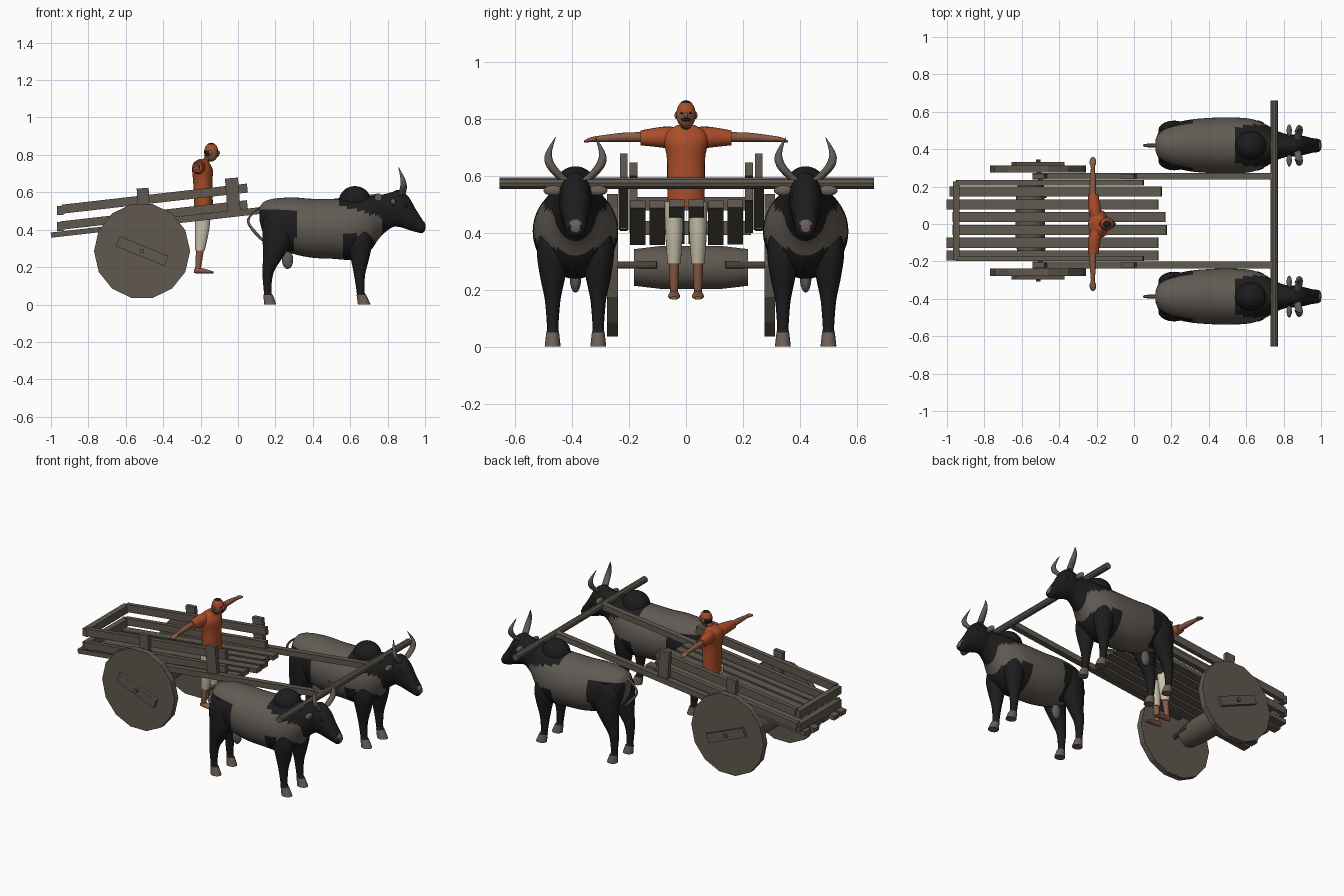
import bpy, bmesh, math
from mathutils import Vector, Matrix

if "Cube" in bpy.data.objects:
    bpy.data.objects.remove(bpy.data.objects["Cube"])


def material(name, *rgb):
    m = bpy.data.materials.new(name)
    m.use_nodes = True
    m.diffuse_color = (*rgb, 1)
    m.node_tree.nodes["Principled BSDF"].inputs["Base Color"].default_value = (*rgb, 1)
    return m


WOOD = material("weathered wood", .115, .098, .078)
HIDE = material("grey hide", .12, .103, .088)
BLACK = material("black hide", .012, .012, .013)
HOOF = material("hoof and ear", .15, .115, .095)
SHIRT = material("orange cloth", .40, .075, .022)
SKIN = material("brown skin", .25, .105, .06)
CREAM = material("cream cloth", .60, .55, .42)
HAIR = material("black hair", .012, .01, .01)


def finish(name, bm, mats, rule=None, smooth=False):
    bmesh.ops.recalc_face_normals(bm, faces=bm.faces)
    for f in bm.faces:
        f.smooth = smooth and len(f.verts) < 5
        if rule:
            f.material_index = rule(f.calc_center_median())
    mesh = bpy.data.meshes.new(name)
    bm.to_mesh(mesh)
    bm.free()
    for m in mats:
        mesh.materials.append(m)
    ob = bpy.data.objects.new(name, mesh)
    bpy.context.collection.objects.link(ob)
    return ob


def spline(rows, steps):
    """Catmull-Rom interpolation through rows of numbers."""
    out = []
    for i in range(len(rows) - 1):
        a, b, c, d = (rows[max(0, min(len(rows) - 1, i + k))] for k in (-1, 0, 1, 2))
        for s in range(steps):
            t = s / steps
            out.append([q + .5 * t * (r - p + t * (2*p - 5*q + 4*r - e + t * (3*(q - r) + e - p)))
                        for p, q, r, e in zip(a, b, c, d)])
    return out + [list(rows[-1])]


def loft(name, axis, rows, mats, rule=None, steps=4, n=20):
    """Elliptical rings along an axis: (position, centre, centre, radius, radius)."""
    k = "XYZ".index(axis)
    u, v = [j for j in range(3) if j != k]
    bm = bmesh.new()
    rings = []
    for pos, cu, cv, ru, rv in spline(rows, steps):
        ring = []
        for i in range(n):
            ang = math.tau * i / n
            p = Vector()
            p[k] = pos
            p[u] = cu + max(ru, .001) * math.cos(ang)
            p[v] = cv + max(rv, .001) * math.sin(ang)
            ring.append(bm.verts.new(p))
        rings.append(ring)
    for a, b in zip(rings, rings[1:]):
        for i in range(n):
            j = (i + 1) % n
            bm.faces.new((a[i], a[j], b[j], b[i]))
    bm.faces.new(rings[0])
    bm.faces.new(rings[-1])
    return finish(name, bm, mats, rule, True)


def ball(name, loc, size, mats, rule=None):
    bm = bmesh.new()
    mat = Matrix.Translation(loc) @ Matrix.Diagonal((*size, 1))
    bmesh.ops.create_uvsphere(bm, u_segments=28, v_segments=20, radius=1, matrix=mat)
    return finish(name, bm, mats, rule, True)


def beam(name, a, b, width, height, mat=WOOD):
    """Square timber between two points; width is across, height is upward."""
    a, b = Vector(a), Vector(b)
    d = b - a
    side = Vector((0, 1, 0)) if abs(d.y) < d.length / 2 else Vector((1, 0, 0))
    x = d.normalized()
    z = x.cross(side)
    basis = Matrix((x, side, z)).transposed().to_4x4()
    bm = bmesh.new()
    bmesh.ops.create_cube(bm, size=1, matrix=Matrix.Translation((a + b) / 2) @ basis
                          @ Matrix.Diagonal((d.length, width, height, 1)))
    return finish(name, bm, [mat])


def rod(name, a, b, radius, sides):
    bm = bmesh.new()
    d = Vector(b) - Vector(a)
    mat = Matrix.Translation((Vector(a) + Vector(b)) / 2) @ d.to_track_quat('Z', 'X').to_matrix().to_4x4()
    bmesh.ops.create_cone(bm, cap_ends=True, segments=sides, radius1=radius, radius2=radius,
                          depth=d.length, matrix=mat)
    return finish(name, bm, [WOOD])


# Cart: everything follows the sloping bed
MID, SLOPE = .018, .114


def bed(x, y, h=0):
    return (x, y, .485 + SLOPE * x + h)


for i, (start, end) in enumerate([(-1, .13), (-1, .13), (-.97, .174), (-.97, .168), (-1, .13), (-.985, .147)]):
    y = -.169 + .0685 * i
    beam("floor_plank", bed(start, y), bed(end, y), .054, .028)

for s, side in ((-1, "right"), (1, "left")):
    y = MID + s * .203
    beam(side + "_upper_rail", bed(-.94, y, .132), bed(.05, y, .132), .028, .048)
    beam(side + "_lower_rail", bed(-.95, y, .045), bed(.05, y, .045), .028, .045)
    y = MID + s * .237
    beam(side + "_shaft", bed(-.54, y, .004), bed(.75, y, .004), .036, .036)
    for x, low, high, w in ((-.505, -.02, .195, .064), (-.03, 0, .195, .07)):
        beam(side + "_post", bed(x + .01, y, low), bed(x - .005, y, high), .026, w)
    # Solid wheel with a cross bar and pin
    hub = Vector((-.513, MID + s * .276, .286))
    out = Vector((0, s, 0))
    rod(side + "_wheel", hub - out * .019, hub + out * .019, .257, 14)
    arm = Vector((.13, 0, -.053))
    beam(side + "_wheel_bar", hub + out * .028 - arm, hub + out * .028 + arm, .02, .058)
    rod(side + "_axle_pin", hub, hub + out * .05, .012, 10)
    rod(side + "_axle_rod", (-.48, MID + s * .12, .286), hub, .013, 10)

for h in (.045, .13):
    beam("rear_crossbar", bed(-.95, MID - .21, h - .005), bed(-.95, MID + .21, h - .005), .036, .048)
loft("axle_drum", "Y", [(MID + y, -.555, .278, r, r) for y, r in
     ((-.2, .066), (-.1, .078), (.1, .078), (.2, .066))], [WOOD], steps=1, n=14)
rod("yoke", (.75, -.655, .574), (.75, .66, .574), .021, 10)


# Oxen: coat patches follow position on the body
def coat(p):
    if p.x < .31 - .25 * max(0, .36 - p.z) and p.z < .505:
        return int(p.x < .31 and abs(p.y) > .03)
    if p.x > .55 and p.z > .53 - .3 * (p.x - .55):
        return 1
    if p.x > .77:
        return 1
    return int(p.x > .57 and p.z < .32 + .4 * abs(p.y))


def leg_coat(p):
    return 2 if p.z < .05 else 1


def ox_parts():
    outline = [(.115, .45, .52, .03), (.14, .37, .55, .08), (.2, .31, .567, .115), (.3, .27, .572, .138),
               (.4, .25, .565, .147), (.5, .245, .565, .15), (.62, .24, .57, .143), (.7, .28, .58, .115),
               (.76, .36, .585, .08), (.82, .41, .60, .06), (.86, .415, .612, .058), (.91, .40, .578, .05),
               (.95, .388, .51, .04), (.985, .382, .455, .035), (1, .395, .43, .024)]
    mats = [HIDE, BLACK, HOOF]
    yield loft("ox_body", "X", [(x, 0, (b + t) / 2, w, (t - b) / 2) for x, b, t, w in outline],
               mats, coat, 6, 44)
    yield ball("ox_hump", (.625, 0, .555), (.085, .075, .078), [BLACK])
    yield ball("ox_muzzle", (.985, 0, .418), (.018, .03, .03), [HOOF])
    yield ball("ox_sheath", (.265, 0, .24), (.03, .02, .05), [HIDE])
    yield loft("ox_tail", "Z", [(.33, .145, 0, .004, .004), (.37, .105, 0, .012, .012), (.44, .055, 0, .007, .007),
               (.49, .08, 0, .008, .008), (.53, .135, 0, .01, .01)], [HIDE], n=10)
    for s in (-1, 1):
        y = s * .08
        front = [(0, .675, .034, .028), (.045, .662, .027, .023), (.07, .655, .021, .02), (.16, .65, .03, .027),
                 (.25, .652, .05, .045), (.33, .65, .066, .055), (.42, .65, .05, .045)]
        rear = [(0, .172, .033, .028), (.045, .163, .026, .023), (.07, .158, .02, .02), (.17, .16, .03, .028),
                (.25, .186, .052, .042), (.34, .212, .08, .052), (.44, .215, .082, .05), (.5, .215, .04, .03)]
        for name, rows in (("ox_front_leg", front), ("ox_rear_leg", rear)):
            yield loft(name, "Z", [(z, x, y, a, b) for z, x, a, b in rows], mats, leg_coat, 5)
        yield loft("ox_horn", "Z", [(z, x, s * w, r, r) for z, x, w, r in
                   ((.585, .875, .04, .02), (.63, .885, .083, .018), (.675, .88, .095, .012),
                    (.735, .858, .07, .001))], [HIDE], n=12)
        yield ball("ox_ear", (.83, s * .078, .548), (.014, .034, .018), [HOOF])
        yield ball("ox_eye", (.895, s * .046, .53), (.01, .008, .01), [HAIR])


for part in list(ox_parts()):
    twin = part.copy()
    bpy.context.collection.objects.link(twin)
    twin.location.y = .42
    part.location.y = -.388
    part.name, twin.name = "right_" + part.name, "left_" + twin.name

# Driver
loft("shirt", "Z", [(z, x, 0, a, b) for z, x, a, b in
     ((.49, -.185, .05, .064), (.56, -.185, .05, .066), (.66, -.188, .052, .067), (.72, -.19, .055, .078),
      (.755, -.195, .044, .07), (.778, -.185, .024, .03))], [SHIRT], n=28)
loft("neck", "Z", [(.75, -.18, 0, .02, .02), (.8, -.155, 0, .02, .02)], [SKIN])


def head_colour(p):
    if p.z > .853:
        return 2
    if p.z > .826:
        return 1
    return 2 if p.x < -.15 and p.z > .79 else 0


ball("head", (-.143, 0, .815), (.038, .034, .05), [SKIN, SHIRT, HAIR], head_colour)
ball("nose", (-.105, 0, .812), (.01, .007, .011), [SKIN])
ball("moustache", (-.11, 0, .797), (.009, .018, .006), [HAIR])
for s in (-1, 1):
    loft("sleeve", "Y", [(s * y, x, z, a, b) for y, x, z, a, b in
         ((.03, -.2, .73, .035, .04), (.08, -.21, .735, .034, .037), (.16, -.218, .733, .027, .026))], [SHIRT])
    loft("arm", "Y", [(s * y, -.22, z, a, b) for y, z, a, b in
         ((.14, .735, .018, .018), (.22, .735, .017, .016), (.3, .73, .011, .011), (.325, .728, .018, .009),
          (.345, .724, .015, .007), (.358, .72, .005, .003))], [SKIN])
    ball("ear", (-.148, s * .034, .812), (.009, .006, .013), [SKIN])
    ball("eye", (-.112, s * .014, .82), (.006, .006, .004), [HAIR])
    y = s * .042
    loft("trouser_leg", "Z", [(.29, -.203, y, .026, .023), (.4, -.192, y, .038, .031), (.51, -.188, y, .045, .033)],
         [CREAM])
    loft("shin", "Z", [(.175, -.215, y, .014, .013), (.25, -.208, y, .019, .017), (.31, -.2, y, .02, .018)], [SKIN])
    loft("foot", "X", [(-.235, y, .178, .01, .01), (-.21, y, .182, .017, .016), (-.165, y, .176, .021, .011),
         (-.13, y, .171, .014, .005)], [SKIN])
